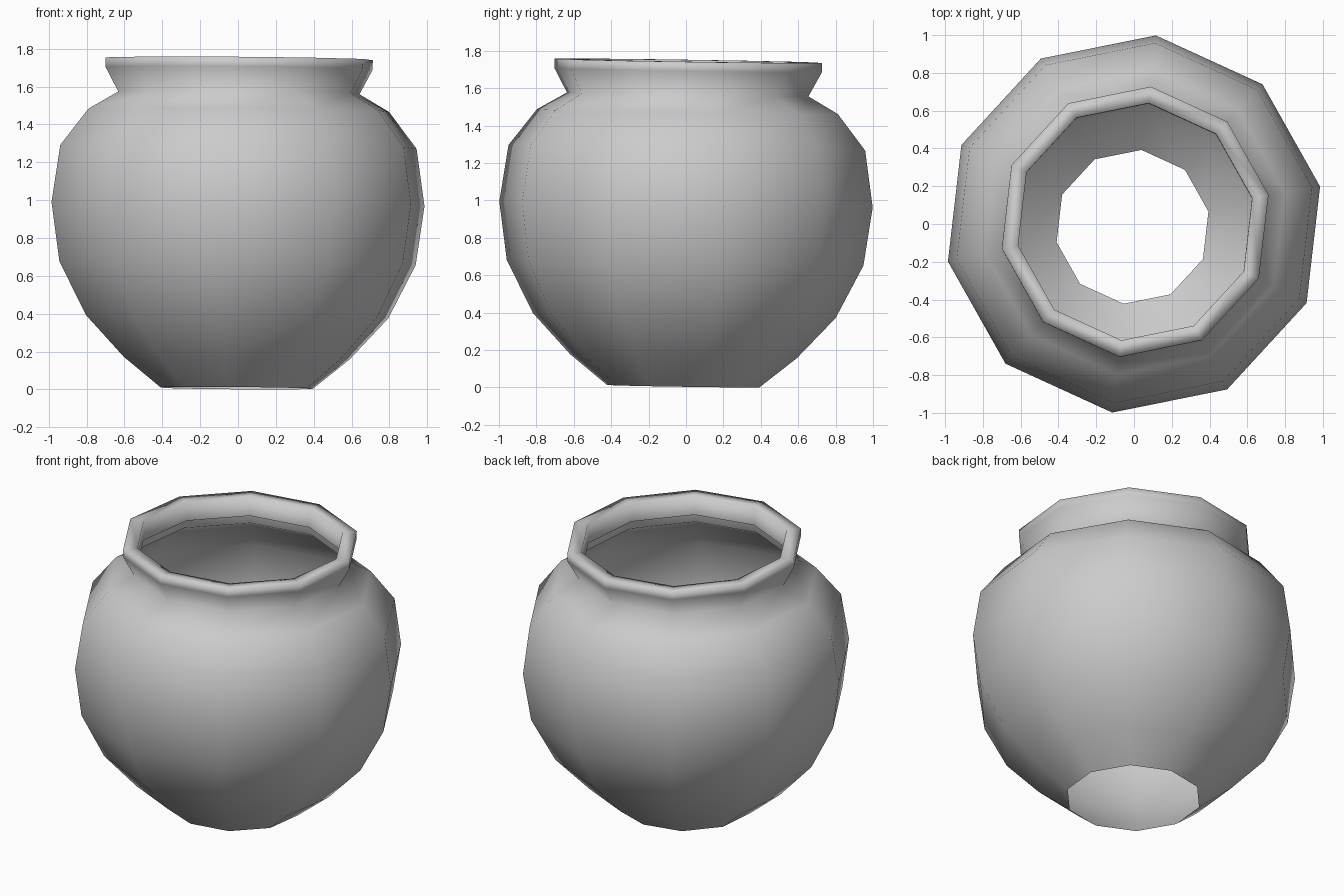
import bpy, bmesh, math
from mathutils import Matrix

if "Cube" in bpy.data.objects:
    bpy.data.objects.remove(bpy.data.objects["Cube"])

SIDES = 10
START = math.radians(11.4)

# Pot profile (radius, height): open base, round body, neck, flared rim, turned-in lip
profile = [
    (0.41, 0.0), (0.61, 0.16), (0.815, 0.378), (0.96, 0.66), (1.005, 0.972),
    (0.96, 1.275), (0.81, 1.468), (0.65, 1.56), (0.72, 1.69), (0.72, 1.74),
    (0.632, 1.74), (0.632, 1.615),
]


def lathe(name, points):
    bm = bmesh.new()
    rings = []
    for r, z in points:
        rings.append([bm.verts.new((r * math.cos(START + i * math.tau / SIDES),
                                    r * math.sin(START + i * math.tau / SIDES), z))
                      for i in range(SIDES)])
    for low, high in zip(rings, rings[1:]):
        for i in range(SIDES):
            j = (i + 1) % SIDES
            bm.faces.new((low[i], low[j], high[j], high[i])).smooth = True
    # Slight lean, then centre on the axes and rest on the ground
    lean = Matrix.Rotation(-0.0155, 4, 'X') @ Matrix.Rotation(0.008, 4, 'Y')
    bm.transform(lean)
    for axis in range(3):
        vals = [v.co[axis] for v in bm.verts]
        shift = min(vals) if axis == 2 else (min(vals) + max(vals)) / 2
        for v in bm.verts:
            v.co[axis] -= shift
    mesh = bpy.data.meshes.new(name)
    bm.to_mesh(mesh)
    bm.free()
    obj = bpy.data.objects.new(name, mesh)
    bpy.context.collection.objects.link(obj)
    return obj


lathe("clay_pot", profile)
